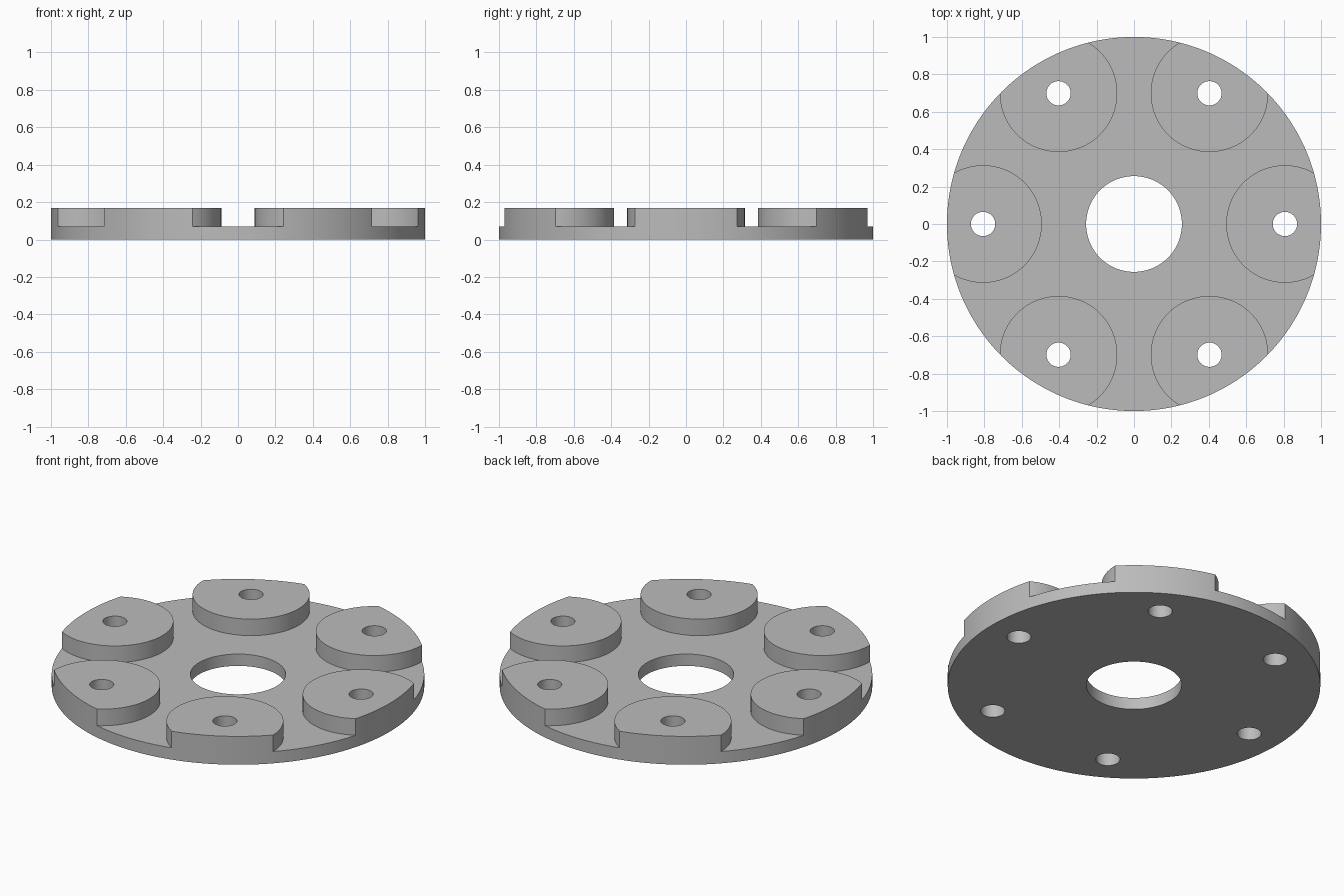
import bpy
import math
from mathutils import Vector

if "Cube" in bpy.data.objects:
    bpy.data.objects.remove(bpy.data.objects["Cube"])

PLATE_H, TOTAL_H = 0.07, 0.168
RING_R, PAD_R, BOLT_R, BORE_R = 0.807, 0.314, 0.065, 0.256
PAD_COUNT = 6


def cylinder(name, radius, z0, z1, centre=(0, 0), sides=96):
    bpy.ops.mesh.primitive_cylinder_add(
        vertices=sides, radius=radius, depth=z1 - z0,
        location=(centre[0], centre[1], (z0 + z1) / 2))
    obj = bpy.context.object
    obj.name = name
    bpy.ops.object.transform_apply(location=True, rotation=False, scale=False)
    return obj


def cut(target, cutter):
    """Subtract the cutter from the target, then discard the cutter."""
    mod = target.modifiers.new("cut", 'BOOLEAN')
    mod.operation = 'DIFFERENCE'
    mod.solver = 'EXACT'
    mod.object = cutter
    bpy.context.view_layer.objects.active = target
    bpy.ops.object.modifier_apply(modifier=mod.name)
    bpy.data.objects.remove(cutter)


spots = [Vector((math.cos(a), math.sin(a))) * RING_R
         for a in (math.tau * i / PAD_COUNT for i in range(PAD_COUNT))]

# Full-height disc
flange = cylinder("flange_plate", 1.0, 0, TOTAL_H, sides=192)

# Relief around the raised round pads
relief = cylinder("relief_cutter", 1.3, PLATE_H, 0.4)
for p in spots:
    cut(relief, cylinder("pad_shape", PAD_R, -0.1, 0.5, p))
cut(flange, relief)

# Centre bore and bolt holes
cut(flange, cylinder("bore_cutter", BORE_R, -0.1, 0.3))
for p in spots:
    cut(flange, cylinder("bolt_cutter", BOLT_R, -0.1, 0.3, p, 48))

# Single grey metal colour
grey = bpy.data.materials.new("grey metal")
grey.use_nodes = True
colour = (0.5, 0.5, 0.5, 1)
grey.diffuse_color = colour
grey.node_tree.nodes["Principled BSDF"].inputs["Base Color"].default_value = colour
flange.data.materials.clear()
flange.data.materials.append(grey)

# Smooth round walls, crisp rims
bpy.ops.object.select_all(action='DESELECT')
flange.select_set(True)
bpy.context.view_layer.objects.active = flange
bpy.ops.object.shade_smooth_by_angle(angle=math.radians(30))
